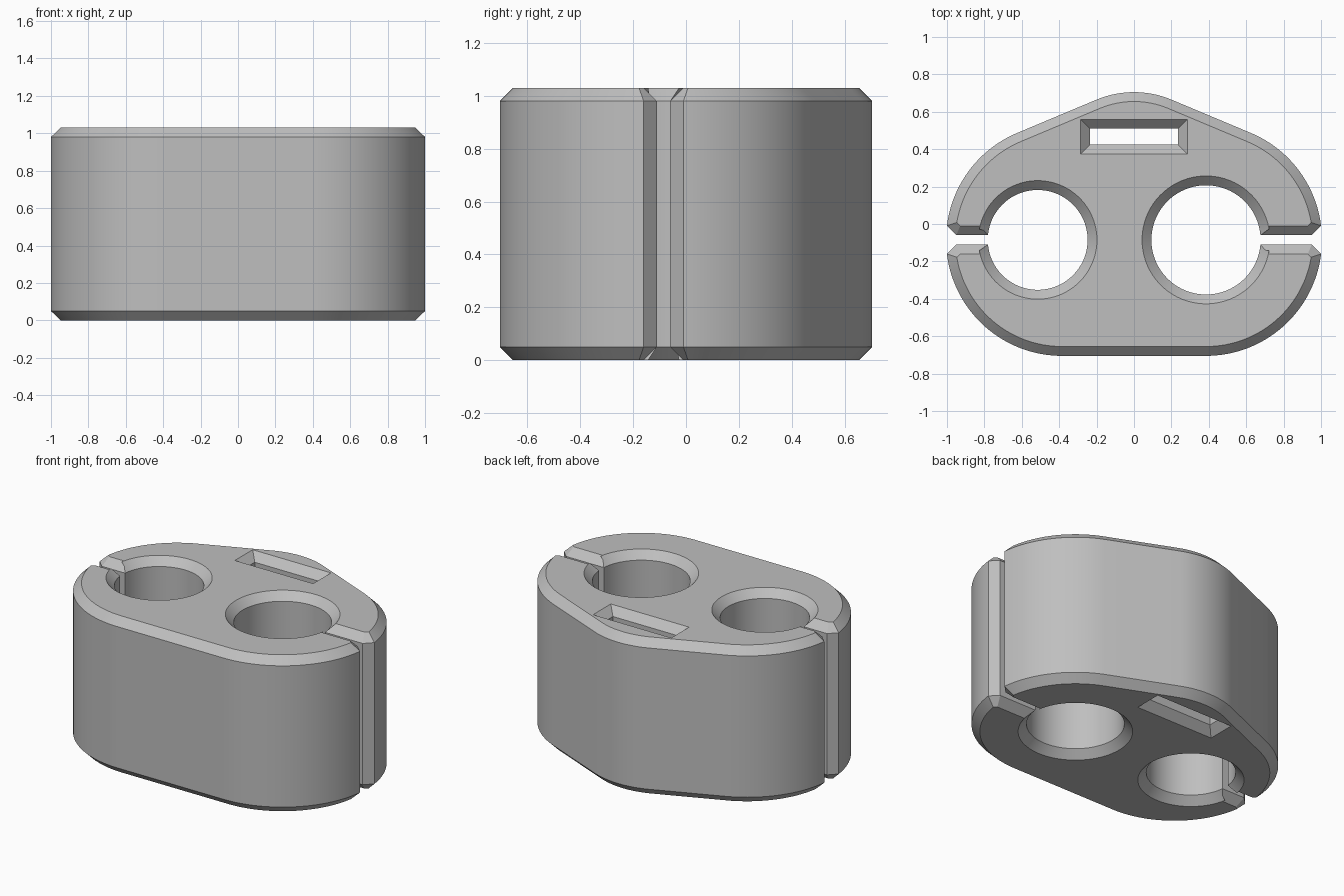
import bpy
import bmesh
from math import asin, cos, degrees, radians, sin
from mathutils import Vector

if "Cube" in bpy.data.objects:
    bpy.data.objects.remove(bpy.data.objects["Cube"], do_unlink=True)

HEIGHT = 1.03
BEVEL = 0.05
AXIS_Y = -0.085       # line through both bores and slots
GAP = 0.025           # half width of the slots
END_X, END_R = 0.385, 0.62
CREST_R, CREST_Y, SLOPE = 0.52, 0.185, 23


def arc(x, y, radius, start, end, steps):
    angles = [radians(start + (end - start) * i / steps) for i in range(steps + 1)]
    return [Vector((x + radius * cos(a), y + radius * sin(a))) for a in angles]


def inset(points, distance):
    """Mitred offset to the left of each edge, towards the material."""
    result = []
    for i, p in enumerate(points):
        before = (p - points[i - 1]).normalized()
        after = (points[(i + 1) % len(points)] - p).normalized()
        n1 = Vector((-before.y, before.x))
        n2 = Vector((-after.y, after.x))
        result.append(p + (n1 + n2) * distance / (1 + n1.dot(n2)))
    return result


def bore(x, radius, facing):
    """Clockwise wall of a bore, open towards its slot."""
    opening = degrees(asin(GAP / radius))
    return arc(x, AXIS_Y, radius, facing - opening, facing - 360 + opening, 72)


# Outer outline running in and out of both slots
lip = degrees(asin((GAP + BEVEL) / END_R))
lip_x = 1 - BEVEL
upper, lower = AXIS_Y + GAP, AXIS_Y - GAP
outline = arc(END_X, AXIS_Y, END_R, lip, 90 - SLOPE, 24)
outline += arc(0, CREST_Y, CREST_R, 90 - SLOPE, 90 + SLOPE, 16)
outline += arc(-END_X, AXIS_Y, END_R, 90 + SLOPE, 180 - lip, 24)
outline += [Vector((-lip_x, upper))] + bore(-0.515, 0.267, 180) + [Vector((-lip_x, lower))]
outline += arc(-END_X, AXIS_Y, END_R, 180 + lip, 270, 32)
outline += arc(END_X, AXIS_Y, END_R, 270, 360 - lip, 32)
outline += [Vector((lip_x, lower))] + bore(0.385, 0.292, 0) + [Vector((lip_x, upper))]

# Strap window, clockwise
window = [Vector(p) for p in ((-0.235, 0.425), (-0.235, 0.51), (0.235, 0.51), (0.235, 0.425))]

# Walls with bevelled rims, then flat caps
bm = bmesh.new()
caps = {0: [], 3: []}
for loop in (outline, window):
    rim = inset(loop, BEVEL)
    levels = ((rim, 0), (loop, BEVEL), (loop, HEIGHT - BEVEL), (rim, HEIGHT))
    rings = [[bm.verts.new((p.x, p.y, z)) for p in pts] for pts, z in levels]
    count = len(loop)
    for low, high in zip(rings, rings[1:]):
        for i in range(count):
            j = (i + 1) % count
            bm.faces.new((low[i], low[j], high[j], high[i]))
    for level in caps:
        ring = rings[level]
        caps[level] += [bm.edges.get((ring[i - 1], ring[i])) for i in range(count)]
for edges in caps.values():
    bmesh.ops.triangle_fill(bm, use_beauty=True, use_dissolve=False, edges=edges)
bmesh.ops.recalc_face_normals(bm, faces=bm.faces)

mesh = bpy.data.meshes.new("clip_body")
bm.to_mesh(mesh)
bm.free()
body = bpy.data.objects.new("clip_body", mesh)
bpy.context.collection.objects.link(body)

# Plain grey material
grey = bpy.data.materials.new("plain grey")
grey.use_nodes = True
colour = (0.52, 0.52, 0.52, 1)
grey.diffuse_color = colour
grey.node_tree.nodes["Principled BSDF"].inputs["Base Color"].default_value = colour
mesh.materials.append(grey)

bpy.ops.object.select_all(action="DESELECT")
body.select_set(True)
bpy.context.view_layer.objects.active = body
bpy.ops.object.shade_smooth_by_angle(angle=radians(25))
